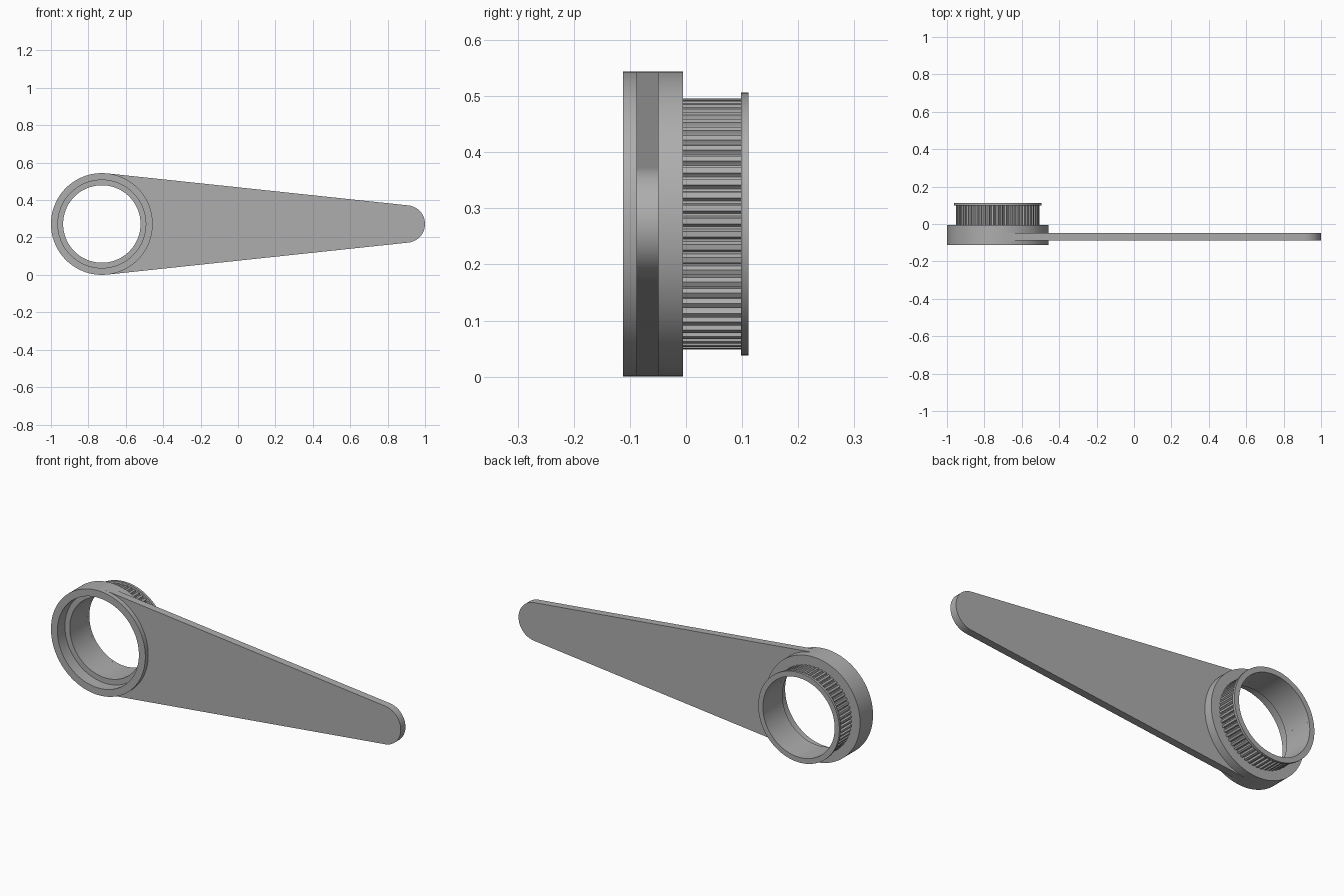
import bpy, bmesh
from math import sin, cos, pi, asin

cube = bpy.data.objects.get("Cube")
if cube:
    bpy.data.objects.remove(cube, do_unlink=True)

CX, CZ = -0.728, 0.272          # hub axis, running along y
HUB_R, SEAT_R, BORE_R = 0.272, 0.235, 0.207

grey = bpy.data.materials.new("plain grey")
grey.use_nodes = True
grey.diffuse_color = (0.42, 0.42, 0.42, 1)
grey.node_tree.nodes["Principled BSDF"].inputs["Base Color"].default_value = (0.42, 0.42, 0.42, 1)


def finish(name, bm):
    bmesh.ops.recalc_face_normals(bm, faces=bm.faces)
    mesh = bpy.data.meshes.new(name)
    bm.to_mesh(mesh)
    bm.free()
    mesh.materials.append(grey)
    obj = bpy.data.objects.new(name, mesh)
    bpy.context.collection.objects.link(obj)
    bpy.ops.object.select_all(action='DESELECT')
    obj.select_set(True)
    bpy.context.view_layer.objects.active = obj
    bpy.ops.object.shade_smooth_by_angle(angle=pi / 7)
    return obj


def polar(r, a, x=CX):
    return x + r * cos(a), CZ + r * sin(a)


def revolve(name, loops):
    """Join closed loops of (angle, radius, y) rings, the last back to the first."""
    bm = bmesh.new()
    rings = []
    for loop in loops:
        ring = []
        for a, r, y in loop:
            x, z = polar(r, a)
            ring.append(bm.verts.new((x, y, z)))
        rings.append(ring)
    for i, ring in enumerate(rings):
        nxt = rings[(i + 1) % len(rings)]
        for j in range(len(ring)):
            k = (j + 1) % len(ring)
            bm.faces.new((ring[j], ring[k], nxt[k], nxt[j]))
    return finish(name, bm)


def lathe(name, profile, n=120):
    return revolve(name, [[(2 * pi * i / n, r, y) for i in range(n)] for r, y in profile])


# Hub with a stepped seat open to the front
lathe("hub", [(SEAT_R, -0.112), (HUB_R, -0.112), (HUB_R, -0.005),
              (BORE_R, -0.005), (BORE_R, -0.05), (SEAT_R, -0.05)])

# Rear retaining flange
lathe("flange", [(BORE_R, 0.098), (0.234, 0.098), (0.234, 0.111), (BORE_R, 0.111)])

# Toothed ring: rounded grooves between flat-topped teeth
TEETH = 60
TOOTH = [(0.0, 0.224), (0.44, 0.224), (0.52, 0.218), (0.62, 0.215),
         (0.82, 0.215), (0.92, 0.218)]
outline = [((t + f) * 2 * pi / TEETH, r) for t in range(TEETH) for f, r in TOOTH]
revolve("toothed_ring", [
    [(a, BORE_R, -0.005) for a, r in outline],
    [(a, r, -0.005) for a, r in outline],
    [(a, r, 0.098) for a, r in outline],
    [(a, BORE_R, 0.098) for a, r in outline]])

# Tapered arm, tangent to the hub and to its rounded tip
TIP_R, TIP_X = 0.1, 0.9
lean = pi / 2 - asin((HUB_R - TIP_R) / (TIP_X - CX))
N = 32
sweep = [-lean + 2 * lean * i / N for i in range(N + 1)]
pts = [polar(HUB_R, -lean)]
pts += [polar(TIP_R, a, TIP_X) for a in sweep]
pts += [polar(HUB_R, lean)]
pts += [polar(0.255, a) for a in reversed(sweep)]
bm = bmesh.new()
face = bm.faces.new([bm.verts.new((x, -0.088, z)) for x, z in pts])
ext = bmesh.ops.extrude_face_region(bm, geom=[face], use_keep_orig=True)
bmesh.ops.translate(bm, vec=(0, 0.039, 0),
                    verts=[v for v in ext["geom"] if isinstance(v, bmesh.types.BMVert)])
finish("arm", bm)
